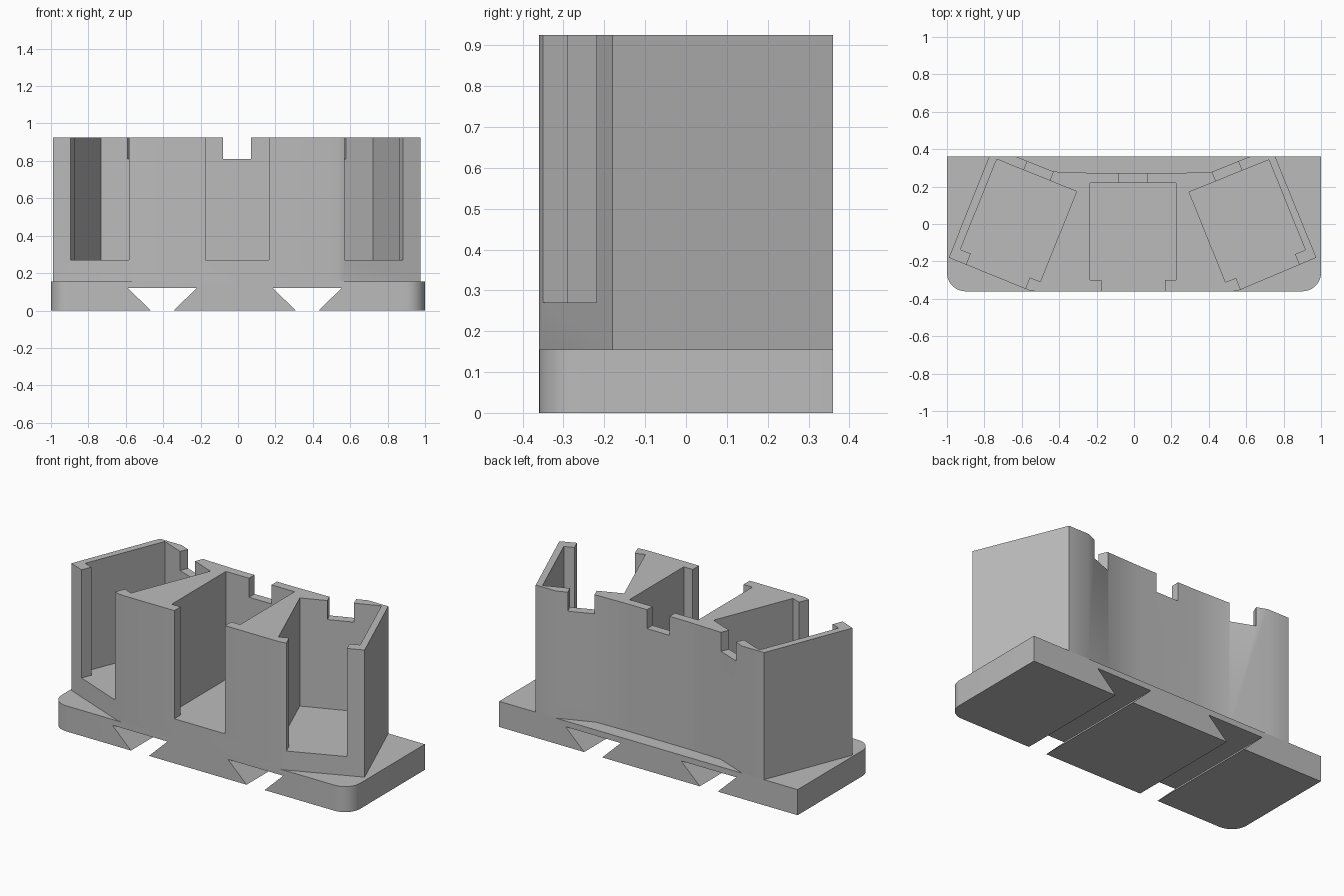
import bpy, bmesh, math
from mathutils import Matrix, Vector

if "Cube" in bpy.data.objects:
    bpy.data.objects.remove(bpy.data.objects["Cube"], do_unlink=True)

BASE_TOP, TOP = 0.155, 0.925
FLOOR, NOTCH_Z = 0.27, 0.81
BACK, FRONT = 0.36, -0.36

grey = bpy.data.materials.new("light_grey")
grey.use_nodes = True
colour = (0.5, 0.5, 0.5, 1)
grey.diffuse_color = colour
grey.node_tree.nodes["Principled BSDF"].inputs["Base Color"].default_value = colour


def prism(name, outline, low, high, matrix=Matrix()):
    """Extrude a flat outline from low to high, then place it."""
    bm = bmesh.new()
    face = bm.faces.new([bm.verts.new((x, y, low)) for x, y in outline])
    new = bmesh.ops.extrude_face_region(bm, geom=[face])["geom"]
    verts = [v for v in new if isinstance(v, bmesh.types.BMVert)]
    bmesh.ops.translate(bm, verts=verts, vec=(0, 0, high - low))
    bm.transform(matrix)
    bmesh.ops.recalc_face_normals(bm, faces=bm.faces)
    mesh = bpy.data.meshes.new(name)
    bm.to_mesh(mesh)
    bm.free()
    obj = bpy.data.objects.new(name, mesh)
    mesh.materials.append(grey)
    bpy.context.collection.objects.link(obj)
    return obj


def activate(obj):
    bpy.ops.object.select_all(action="DESELECT")
    obj.select_set(True)
    bpy.context.view_layer.objects.active = obj


def cut(obj, cutter):
    """Subtract the cutter and throw it away."""
    cutter.hide_render = True
    mod = obj.modifiers.new("cut", "BOOLEAN")
    mod.operation, mod.solver, mod.object = "DIFFERENCE", "EXACT", cutter
    activate(obj)
    bpy.ops.object.modifier_apply(modifier=mod.name)
    bpy.data.objects.remove(cutter, do_unlink=True)


# Base plate with rounded front corners
r = 0.1
arc = [math.radians(a) for a in range(0, 91, 10)]
right_corner = [(1 - r + r * math.cos(a), FRONT + r - r * math.sin(a)) for a in arc]
left_corner = [(-x, y) for x, y in reversed(right_corner)]
base = prism("base_plate", [(-1, BACK), (1, BACK)] + right_corner + left_corner, 0, BASE_TOP)

# Dovetail slots run through the base from front to back
upright = Matrix.Rotation(math.pi / 2, 4, "X")
for x in (-0.405, 0.37):
    trapezoid = [(x - 0.185, 0.12), (x + 0.185, 0.12), (x + 0.05, -0.01), (x - 0.05, -0.01)]
    cut(base, prism("dovetail_cutter", trapezoid, -0.5, 0.5, upright))

# Holder body
body = prism("holder_body", [
    (-0.99, -0.18), (-0.56, -0.355), (-0.53, FRONT), (0.53, FRONT), (0.56, -0.355),
    (0.975, -0.18), (0.755, BACK), (0.62, BACK), (0.41, 0.277), (0.2, 0.272),
    (-0.2, 0.272), (-0.43, 0.28), (-0.63, BACK), (-0.775, BACK)], BASE_TOP, TOP)

# Three fanned pockets, each with a narrower front opening and a back notch
pocket = [(-0.23, 0), (0.23, 0), (0.23, -0.52), (0.17, -0.52), (0.17, -0.7),
          (-0.17, -0.7), (-0.17, -0.52), (-0.23, -0.52)]
notch = [(-0.075, -0.05), (0.075, -0.05), (0.075, 0.15), (-0.075, 0.15)]
for x, y, turn in ((-0.52, 0.26, -22), (-0.005, 0.22, 0), (0.508, 0.257, 22)):
    place = Matrix.Translation(Vector((x, y, 0))) @ Matrix.Rotation(math.radians(turn), 4, "Z")
    cut(body, prism("pocket_cutter", pocket, FLOOR, 1.2, place))
    cut(body, prism("notch_cutter", notch, NOTCH_Z, 1.2, place))

for obj in (base, body):
    activate(obj)
    bpy.ops.object.shade_smooth_by_angle(angle=math.radians(30))
